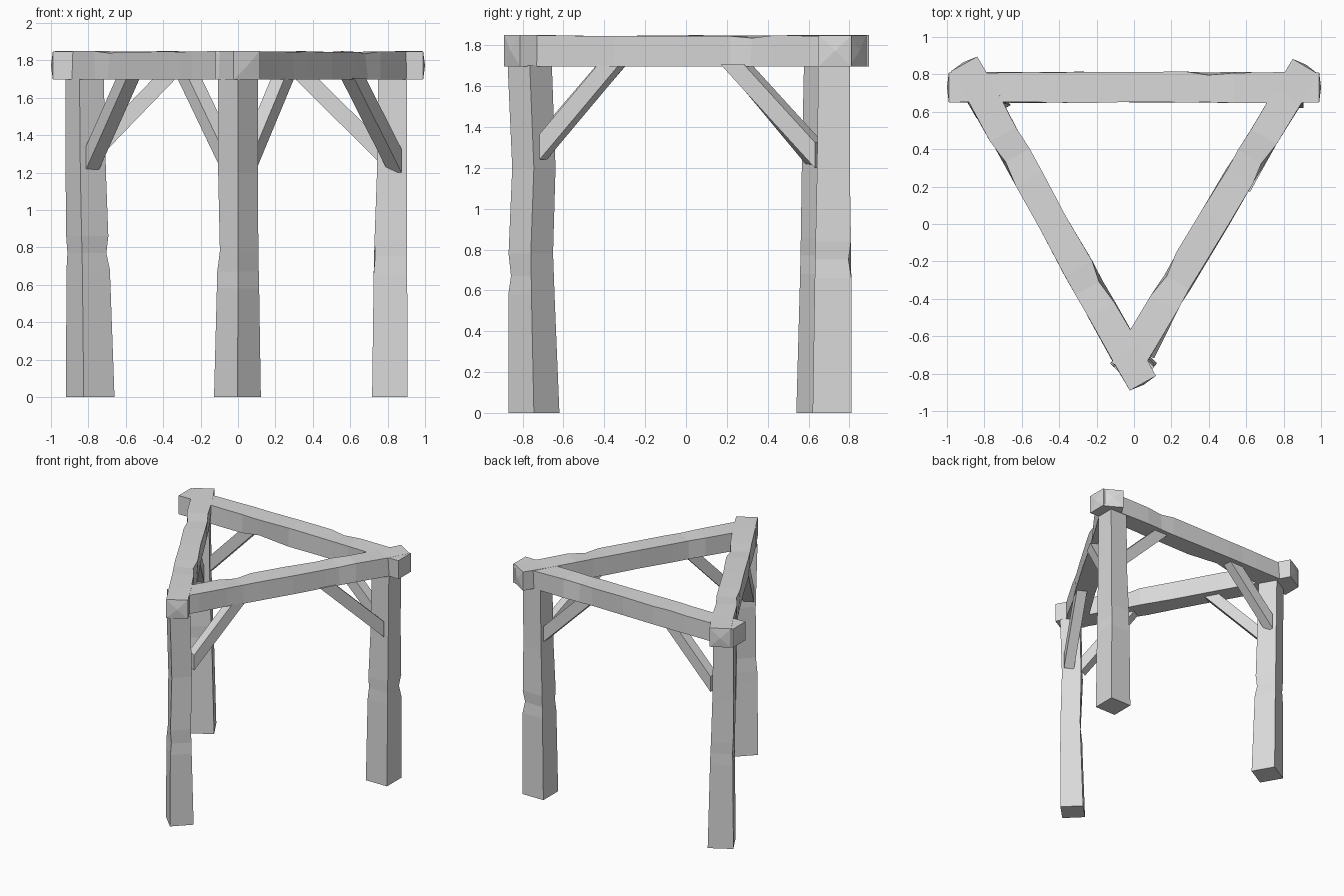
import bpy, bmesh, math, random
from mathutils import Vector

if "Cube" in bpy.data.objects:
    bpy.data.objects.remove(bpy.data.objects["Cube"])

random.seed(4)
grey = bpy.data.materials.new("plain grey timber")
grey.diffuse_color = (0.7, 0.7, 0.7, 1)
grey.use_nodes = True
grey.node_tree.nodes["Principled BSDF"].inputs["Base Color"].default_value = grey.diffuse_color


def timber(name, rings, bulge=0.0):
    """Skin a list of four-corner rings into a closed, flat-faced timber."""
    bm = bmesh.new()
    loops = [[bm.verts.new(c) for c in ring] for ring in rings]
    for a, b in zip(loops, loops[1:]):
        for i in range(4):
            j = (i + 1) % 4
            bm.faces.new((a[i], a[j], b[j], b[i]))
    caps = [bm.faces.new(loops[0]), bm.faces.new(loops[-1])]
    bmesh.ops.recalc_face_normals(bm, faces=bm.faces[:])
    if bulge:
        # slightly domed sawn ends
        bmesh.ops.poke(bm, faces=caps, offset=bulge)
    me = bpy.data.meshes.new(name)
    bm.to_mesh(me)
    bm.free()
    me.materials.append(grey)
    ob = bpy.data.objects.new(name, me)
    bpy.context.collection.objects.link(ob)


def post(name, angle, rings, notches):
    """Tapered post; rings are (z, x, y, side), notches {(ring, corner): depth}."""
    out = []
    for r, (z, x, y, s) in enumerate(rings):
        ring = []
        for k in range(4):
            a = math.radians(angle + 45 + 90 * k)
            d = s / math.sqrt(2) - notches.get((r, k), 0)
            ring.append((x + d * math.cos(a), y + d * math.sin(a), z))
        out.append(ring)
    timber(name, out)


def beam(name, a, b, top, notches):
    """Rough horizontal beam with a few chipped edges."""
    a, b = Vector((*a, 0)), Vector((*b, 0))
    side = (b - a).normalized().cross(Vector((0, 0, 1))) * 0.08
    steps = [0, .1, .22, .29, .36, .5, .64, .7, .77, .9, 1]
    out = []
    for r, t in enumerate(steps):
        p = a.lerp(b, t)
        j = 0 if r in (0, len(steps) - 1) else 0.005
        ring = []
        for k, (u, z) in enumerate(((-1, 1.697), (1, 1.697), (1, top), (-1, top))):
            n = notches.get((r, k), 0)
            c = p + side * u * (1 + random.uniform(-j, j) * 12 - n / 0.08)
            c.z = z + (n * 0.5 if k < 2 else -n * 0.5) - random.uniform(0, j) * (k > 1)
            ring.append(c)
        out.append(ring)
    timber(name, out, 0.01)


def brace(name, p, q):
    """Diagonal brace: plumb cut at the post, level cut under the beam."""
    p, q = Vector(p), Vector(q)
    d = q - p
    side = Vector((d.y, -d.x, 0)).normalized() * 0.04
    rise = Vector((0, 0, 0.125))
    top = p + rise + d * ((d.z - rise.z) / d.z)
    timber(name, [[p - side, p + side, p + rise + side, p + rise - side],
                  [q - side, q + side, top + side, top - side]])


# three tapered posts, each turned differently
post("front_post", 45,
     [(0, -.003, -.745, .177), (.58, 0, -.757, .16), (.67, 0, -.758, .157),
      (.78, 0, -.76, .154), (1.2, 0, -.745, .15), (1.7, 0, -.765, .153)],
     {(2, 2): .012, (3, 1): .012})
post("left_post", 30,
     [(0, -.79, .67, .19), (.68, -.801, .675, .17), (.77, -.803, .675, .168),
      (.86, -.806, .675, .165), (1.2, -.814, .675, .158), (1.7, -.82, .68, .15)],
     {(2, 3): .016, (2, 1): .006})
post("right_post", 0,
     [(0, .812, .715, .19), (.66, .815, .72, .179), (.75, .816, .72, .177),
      (.84, .817, .721, .174), (1.2, .823, .722, .16), (1.7, .827, .725, .155)],
     {(2, 0): .018, (2, 2): .008})

# three crossing beams forming the triangular top
beam("back_beam", (-.99, .73), (.99, .73), 1.848, {(4, 1): .02, (7, 3): .012})
beam("left_beam", (-.908, .856), (.047, -.851), 1.85, {(3, 2): .02, (7, 3): .018})
beam("right_beam", (-.052, -.782), (.917, .842), 1.849, {(3, 3): .02, (7, 2): .018})

# two braces under each beam
brace("left_post_front_brace", (-.785, .62, 1.2), (-.56, .2, 1.705))
brace("right_post_front_brace", (.84, .65, 1.2), (.585, .19, 1.705))
brace("front_post_left_brace", (-.072, -.70, 1.25), (-.29, -.31, 1.705))
brace("front_post_right_brace", (.072, -.70, 1.24), (.265, -.31, 1.705))
brace("left_post_back_brace", (-.76, .73, 1.26), (-.33, .73, 1.705))
brace("right_post_back_brace", (.76, .73, 1.25), (.30, .73, 1.705))
